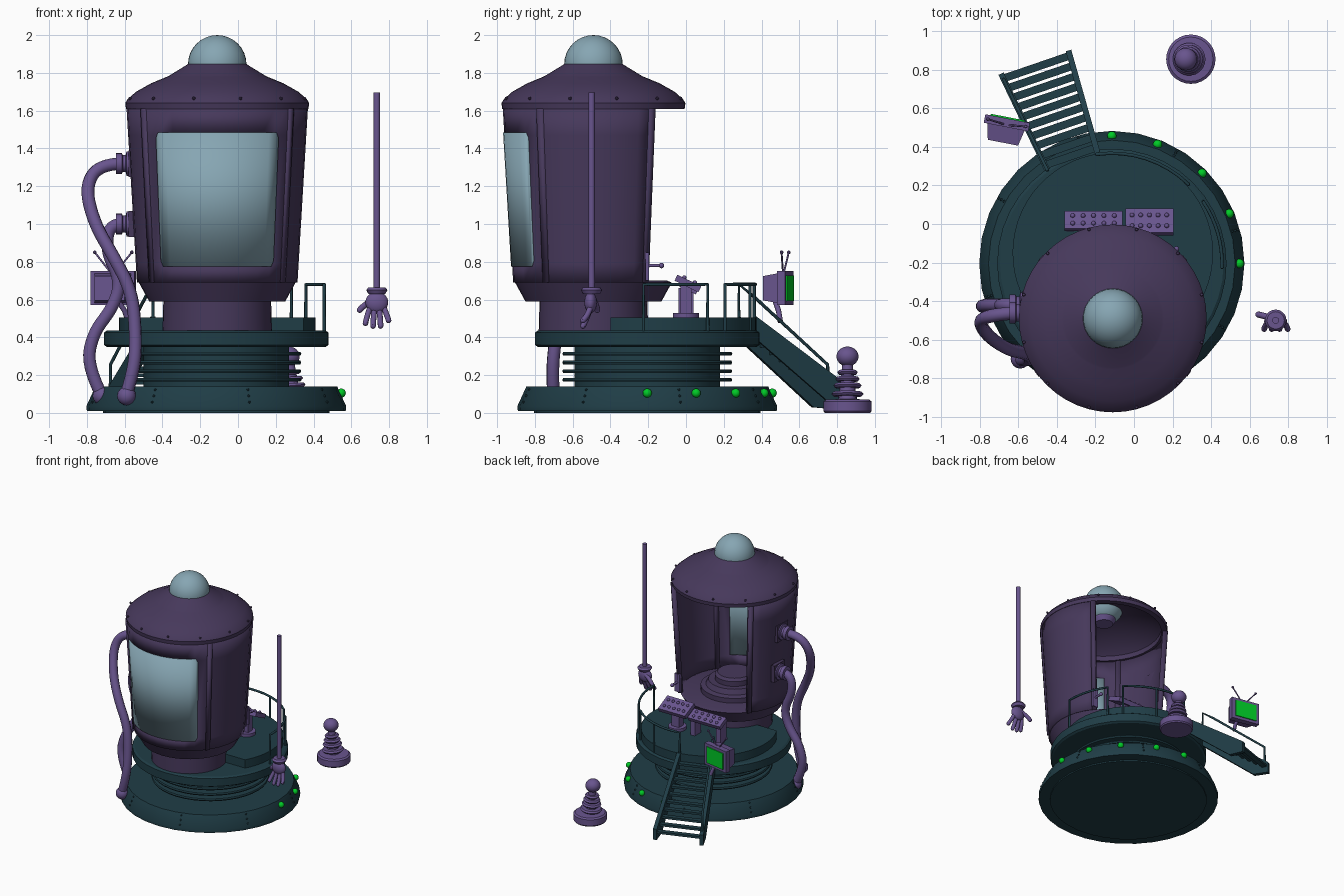
import bpy, bmesh
from math import sin, cos, radians, pi, atan2
from mathutils import Vector, Matrix

if "Cube" in bpy.data.objects:
    bpy.data.objects.remove(bpy.data.objects["Cube"])


def mat(name, c):
    m = bpy.data.materials.new(name)
    m.diffuse_color = (*c, 1)
    m.use_nodes = True
    m.node_tree.nodes["Principled BSDF"].inputs["Base Color"].default_value = m.diffuse_color
    return m


TEAL = mat("dark_teal", (.014, .047, .062))
PLUM = mat("dark_purple", (.062, .040, .105))
LILAC = mat("light_purple", (.14, .09, .27))
GLASS = mat("glass", (.24, .38, .45))
GREEN = mat("green", (0, .6, .02))


def finish(ob, m, angle=32):
    ob.data.materials.append(m)
    bpy.ops.object.select_all(action='DESELECT')
    ob.select_set(True)
    bpy.context.view_layer.objects.active = ob
    bpy.ops.object.shade_smooth_by_angle(angle=radians(angle))
    return ob


def from_bm(name, bm, m, M=None, normals=True):
    bmesh.ops.remove_doubles(bm, verts=bm.verts, dist=1e-5)
    if normals:
        bmesh.ops.recalc_face_normals(bm, faces=bm.faces)
    me = bpy.data.meshes.new(name)
    bm.to_mesh(me)
    bm.free()
    ob = bpy.data.objects.new(name, me)
    bpy.context.collection.objects.link(ob)
    if M is not None:
        ob.matrix_world = M
    return finish(ob, m)


def lathe(name, prof, c, m, n=40, M=None):
    """Revolve (radius, height) points about z through c."""
    bm = bmesh.new()
    vs = [bm.verts.new((r, 0, z)) for r, z in prof]
    es = [bm.edges.new(p) for p in zip(vs, vs[1:])]
    bmesh.ops.spin(bm, geom=vs + es, cent=(0, 0, 0), axis=(0, 0, 1), angle=2 * pi, steps=n)
    return from_bm(name, bm, m, Matrix.Translation((*c, 0)) if M is None else M)


def box(name, c, size, m, rot=None, taper=1):
    """Box; taper scales its -y end."""
    bm = bmesh.new()
    bmesh.ops.create_cube(bm, size=1)
    for v in bm.verts:
        k = taper if v.co.y < 0 else 1
        v.co = (v.co.x * size[0] * k, v.co.y * size[1], v.co.z * size[2] * k)
    return from_bm(name, bm, m, Matrix.Translation(c) @ (rot or Matrix()))


def ball(name, c, r, m, scale=(1, 1, 1), n=16):
    bm = bmesh.new()
    bmesh.ops.create_uvsphere(bm, u_segments=n * 2, v_segments=n, radius=r)
    return from_bm(name, bm, m, Matrix.Translation(c) @ Matrix.Diagonal((*scale, 1)))


def prism(name, pts, vec, m):
    bm = bmesh.new()
    f = bm.faces.new([bm.verts.new(p) for p in pts])
    g = bmesh.ops.extrude_face_region(bm, geom=[f])['geom']
    bmesh.ops.translate(bm, vec=vec, verts=[v for v in g if isinstance(v, bmesh.types.BMVert)])
    return from_bm(name, bm, m)


def tube(name, pts, r, m, smooth=False):
    cu = bpy.data.curves.new(name, 'CURVE')
    cu.dimensions, cu.bevel_depth, cu.bevel_resolution = '3D', r, 3
    cu.use_fill_caps = True
    sp = cu.splines.new('NURBS' if smooth else 'POLY')
    sp.points.add(len(pts) - 1)
    for p, q in zip(sp.points, pts):
        p.co = (*q, 1)
    if smooth:
        sp.use_endpoint_u, sp.order_u, sp.resolution_u = True, 3, 6
    ob = bpy.data.objects.new(name, cu)
    bpy.context.collection.objects.link(ob)
    bpy.ops.object.select_all(action='DESELECT')
    ob.select_set(True)
    bpy.context.view_layer.objects.active = ob
    bpy.ops.object.convert(target='MESH')
    return finish(bpy.context.object, m, 50)


B = (-.115, -.205)   # base axis
C = (-.11, -.49)     # cabin axis


def ring(a, r, z, c=B):
    return (c[0] + r * cos(radians(a)), c[1] + r * sin(radians(a)), z)


# Base, ribbed column and platform
lathe("base", [(0, .01), (.685, .01), (.688, .035), (.64, .14), (0, .14)], B, TEAL, 32)
lathe("base_foot", [(0, 0), (.60, 0), (.60, .012)], B, TEAL, 32)
lathe("column", [(.385, .13), (.385, .36)], B, TEAL, 32)
for i in range(4):
    z = .175 + i * .046
    lathe(f"column_ring_{i}", [(.38, z - .01), (.445, z - .01), (.45, z), (.445, z + .01), (.38, z + .01)], B, TEAL)
lathe("platform", [(0, .35), (.58, .35), (.595, .36), (.595, .425), (.58, .435), (0, .435)], B, TEAL)
prism("raised_deck", [ring(-28.7 + i * 237.4 / 40, .52, .43, (-.11, -.15)) for i in range(41)], (0, 0, .075), TEAL)
for i, a in enumerate((0, 23, 45, 69, 90)):
    ball(f"base_light_{i}", ring(a, .662, .105), .024, GREEN, n=8)
for a in range(15, 375, 45):
    for k in range(3):
        ball("base_rivet", ring(a, .678 - k * .016, .057 + k * .033), .007, TEAL, n=4)

# Guard rails
for n, (a0, a1) in enumerate(((-2, 34), (46, 98))):
    arc = [ring(a0 + (a1 - a0) * i / 8, .572, .68) for i in range(9)]
    tube(f"guard_rail_{n}", [ring(a0, .572, .43)] + arc + [ring(a1, .572, .43)], .009, TEAL)
    if n:
        tube("guard_post", [ring(72, .572, .43), ring(72, .572, .68)], .008, TEAL)

# Stairs
L0, L1, R0, R1 = (Vector(p) for p in ((-.45, .28), (-.69, .78), (-.19, .37), (-.34, .90)))
for name, p, q in (("left_stringer", L0, L1), ("right_stringer", R0, R1)):
    side = Vector((q.y - p.y, p.x - q.x, 0)).normalized() * .03
    prof = ((0, .51), (0, .39), (.78, .03), (1, .02), (1, .11))
    prism(name, [Vector((*p.lerp(q, t), z)) - side / 2 for t, z in prof], side, TEAL)
for i in range(10):
    t = .05 + i * .1
    a, b = L0.lerp(L1, t), R0.lerp(R1, t)
    d = b - a
    box(f"tread_{i}", (*((a + b) / 2), .455 - t * .395), (d.length, .04, .018), TEAL, Matrix.Rotation(atan2(d.y, d.x), 4, 'Z'))
tube("stair_rail", [(*L0.lerp(L1, t), z) for t, z in ((0, .45), (0, .68), (.16, .615), (.94, .255), (.94, .12))], .009, TEAL)

# Cabin: neck, tray floor, roof, dome
lathe("cabin_neck", [(0, .43), (.29, .43), (.285, .6)], C, PLUM)
lathe("cabin_tray", [(0, .59), (.36, .59), (.415, .69), (.39, .70), (0, .70)], C, PLUM)
lathe("roof", [(.44, 1.61), (.483, 1.61), (.487, 1.64), (.475, 1.66), (.43, 1.70), (.35, 1.745), (.265, 1.78),
               (.255, 1.785), (.165, 1.84), (.15, 1.85), (0, 1.85), (0, 1.80), (.2, 1.77), (.38, 1.70), (.44, 1.65),
               (.44, 1.61)], C, PLUM, 48)
ball("roof_dome", (*C, 1.845), .155, GLASS)
lathe("ceiling_lamp", [(0, 1.68), (.07, 1.68), (.09, 1.71), (.09, 1.8)], C, LILAC, 24)
for a in range(0, 360, 30):
    ball("roof_rivet", ring(a + 15, .478, 1.665, C), .009, PLUM, n=4)


def wall(a, z, off=0):
    r = .425 + (.48 - .425) * (z - .69) / .92 + off
    return (C[0] + r * sin(radians(a)), C[1] - r * cos(radians(a)), z)


def shell(name, angles, zs, m, off, thick, skip=lambda i, j: False):
    """Curved panel; zs(angle) gives the heights at each column."""
    bm = bmesh.new()
    g = [[bm.verts.new(wall(a, z, off)) for z in zs(a)] for a in angles]
    for i in range(len(g) - 1):
        for j in range(len(g[0]) - 1):
            if not skip(i, j):
                bm.faces.new((g[i][j], g[i + 1][j], g[i + 1][j + 1], g[i][j + 1]))
    ob = from_bm(name, bm, m, normals=False)
    s = ob.modifiers.new("thickness", 'SOLIDIFY')
    s.thickness, s.offset = thick, -1


# Cabin wall with front window, open at the back, and its pillars
A = [-131] + list(range(-120, 121, 10)) + [131]
shell("cabin_wall", A, lambda a: (.69, .79, 1.47, 1.62), PLUM, 0, .02, lambda i, j: j == 1 and -40 <= A[i] < 40)
W = [-43, -41] + list(range(-35, 36, 7)) + [41, 43]
shell("window", W, lambda a: (.775 + .03 * (abs(a) > 42), 1.485 - .03 * (abs(a) > 42)), GLASS, .006, .012)
for s in (-1, 1):
    for a in (54, 130):
        shell("wall_pillar", (s * a - 2.2, s * a + 2.2), lambda _: (.69, 1.61), PLUM, .01, .04)
lathe("cabin_seat", [(0, .85), (.13, .85), (.15, .83), (.15, .79), (.2, .79), (.22, .75), (.26, .74), (.26, .69)], C, PLUM, 32)
box("lever_plate", (.22, -.205, .775), (.05, .02, .15), LILAC)
tube("lever", [(.22, -.20, .78), (.22, -.13, .78)], .009, LILAC)
ball("lever_knob", (.22, -.13, .78), .015, LILAC, n=6)

# Hoses with wall ports and base flanges
AX = Matrix.Rotation(-pi / 2, 4, 'Y')
for n, (y, z) in enumerate(((-.46, 1.32), (-.42, 1.0))):
    box(f"port_plate_{n}", (-.565, y, z), (.03, .14, .14), PLUM)
    lathe(f"port_{n}", [(.065, 0), (.065, .03), (.045, .035), (.045, .05), (.055, .055), (.055, .085), (0, .085)],
          C, LILAC, 20, Matrix.Translation((-.56, y, z)) @ AX)
tube("upper_hose", [(-.60, -.46, 1.32), (-.73, -.47, 1.32), (-.81, -.50, 1.20), (-.76, -.58, 1.0), (-.66, -.65, .83),
                    (-.56, -.67, .64), (-.54, -.69, .4), (-.55, -.71, .22), (-.60, -.70, .07)], .034, LILAC, True)
tube("lower_hose", [(-.58, -.42, 1.0), (-.68, -.42, 1.01), (-.70, -.42, .86), (-.62, -.42, .70), (-.66, -.42, .56),
                    (-.77, -.42, .42), (-.80, -.43, .24), (-.71, -.43, .07)], .034, LILAC, True)
ball("hose_flange", (-.59, -.70, .09), .05, LILAC, n=8)
ball("hose_flange", (-.72, -.43, .09), .05, LILAC, n=8)

# Control consoles
for name, x, y, w, d, z in (("arrow_console", -.21, .015, .30, .10, .665), ("button_console", .08, .01, .25, .14, .685)):
    T = Matrix.Rotation(radians(-26), 4, 'X')
    M = Matrix.Translation((x, y, z)) @ T
    box(name, (x, y, z), (w, d, .035), LILAC, T)
    for i in range(5):
        for k in (-1, 1):
            p = M @ Vector(((i - 2) * w * .18, k * d * .22, .02))
            ball("console_button", p, .012, LILAC, n=6)
for x in (-.33, -.09):
    box("console_leg", (x, .0, .58), (.04, .08, .16), LILAC)
box("console_column", (.08, 0, .59), (.07, .06, .17), LILAC)
lathe("console_foot", [(0, .505), (.07, .505), (.07, .53), (0, .53)], (.08, 0), LILAC, 20)

# Monitor beside the stairs
R = Matrix.Rotation(radians(-11), 4, 'Z')
M = Matrix.Translation((-.66, .525, .66)) @ R
box("monitor_frame", M @ Vector((0, 0, 0)), (.235, .045, .18), LILAC, R)
box("monitor_back", M @ Vector((0, -.06, 0)), (.20, .09, .16), LILAC, R, .8)
box("monitor_screen", M @ Vector((0, .02, 0)), (.18, .02, .135), GREEN, R)
for s in (-1, 1):
    tube("aerial", [M @ Vector((s * .01, -.01, .08)), M @ Vector((s * .10, 0, .19))], .005, LILAC)
    ball("aerial_tip", M @ Vector((s * .10, 0, .19)), .01, LILAC, n=5)
tube("monitor_bracket", [(-.64, .47, .60), (-.60, .49, .54), (-.58, .50, .48)], .014, LILAC)

# Ringed post with ball, slightly leaning
P = Matrix.Translation((.295, .855, 0))
lathe("post_base", [(0, 0), (.12, 0), (.128, .01), (.128, .06), (.115, .07), (0, .075)], C, LILAC, 28, P)
lean = P @ Matrix.Rotation(radians(-5), 4, 'Y')
lathe("post_stem", [(.05, .06), (.04, .14), (.028, .25), (.028, .30)], C, LILAC, 16, lean)
for r, z in ((.085, .10), (.075, .145), (.065, .18), (.055, .215)):
    lathe("post_ring", [(0, z - .012), (r - .01, z - .012), (r, z), (r - .01, z + .012), (0, z + .012)], C, LILAC, 24, lean)
ball("post_ball", lean @ Vector((0, 0, .30)), .058, LILAC, (1, 1, .9))

# Hanging arm and open hand
tube("arm_rod", [(.735, -.5, .62), (.735, -.5, 1.695)], .018, LILAC)
lathe("hand_cuff", [(0, .63), (.045, .63), (.056, .65), (.045, .665), (0, .665)], (.735, -.5), LILAC, 20)
ball("palm", (.735, -.505, .585), .06, LILAC, (1, .55, .95))
for i, (x, z) in enumerate(((.675, .475), (.715, .46), (.755, .46), (.797, .49))):
    tube(f"finger_{i}", [(.735 + (x - .735) * .45, -.50, .58), (.735 + (x - .735) * .85, -.515, .52), (x, -.545, z)], .015, LILAC, True)
    ball("fingertip", (x, -.545, z), .015, LILAC, n=6)
tube("thumb", [(.72, -.49, .60), (.67, -.475, .575), (.645, -.47, .545)], .016, LILAC, True)
ball("thumb_tip", (.645, -.47, .545), .016, LILAC, n=6)
